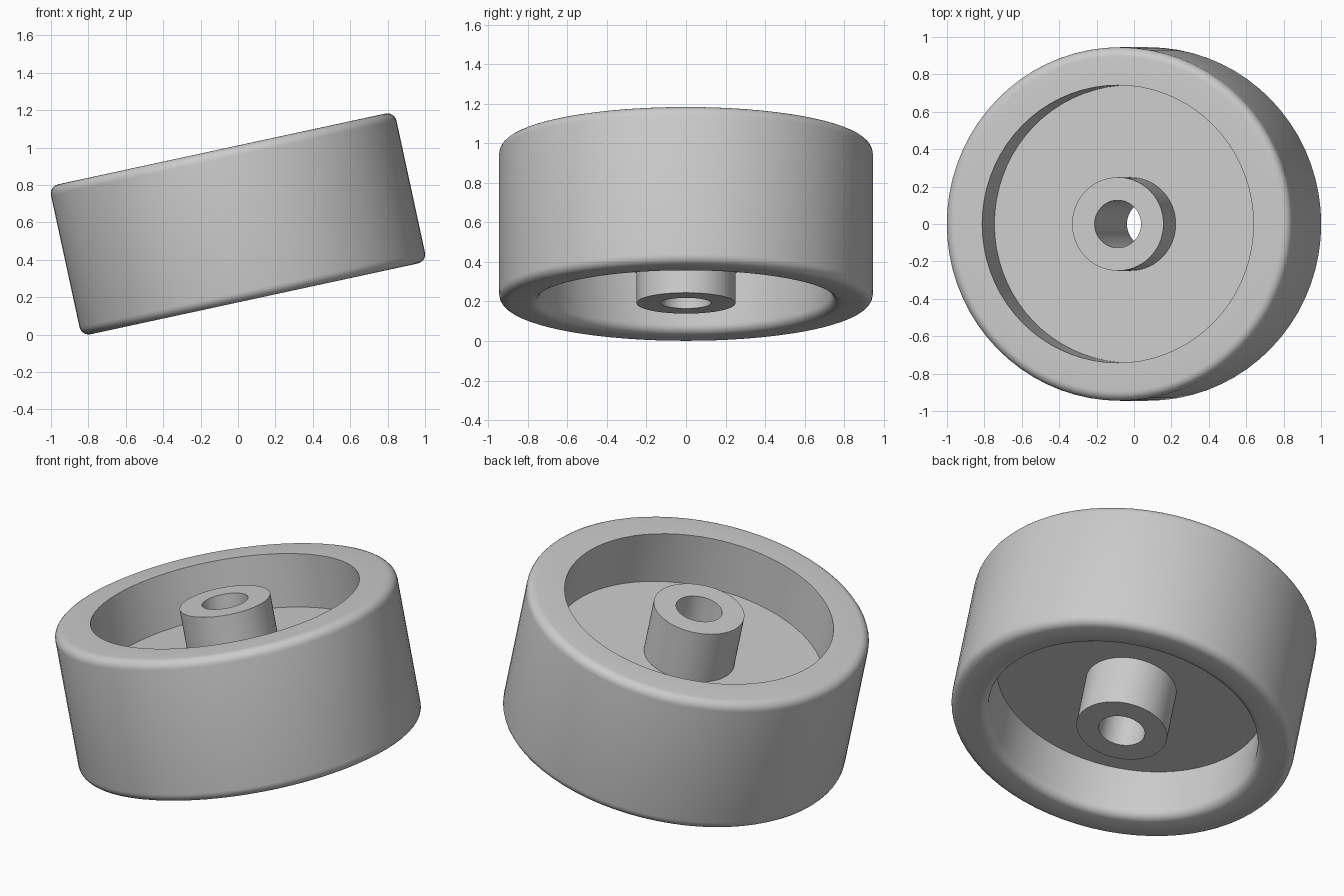
import bpy
import bmesh
from math import cos, sin, pi, radians

cube = bpy.data.objects.get("Cube")
if cube:
    bpy.data.objects.remove(cube, do_unlink=True)

# Main dimensions
OUTER, INNER, HUB, BORE = 0.945, 0.742, 0.25, 0.127
HALF, WEB, ROUND = 0.41, 0.1, 0.05
TILT, HEIGHT = radians(12.2), 0.592
SEGMENTS, ARC_STEPS = 72, 6


def fillet(r, z, start):
    """Quarter arc around (r, z), turning clockwise from the start angle."""
    angles = [start - pi / 2 * i / ARC_STEPS for i in range(ARC_STEPS + 1)]
    return [(r + ROUND * cos(a), z + ROUND * sin(a)) for a in angles]


def lathe(name, profile, material):
    """Revolve a closed (radius, z) profile around the z axis."""
    mesh = bpy.data.meshes.new(name)
    bm = bmesh.new()
    verts = [bm.verts.new((r, 0, z)) for r, z in profile]
    edges = [bm.edges.new((v, verts[i - 1])) for i, v in enumerate(verts)]
    bmesh.ops.spin(bm, geom=verts + edges, cent=(0, 0, 0), axis=(0, 0, 1),
                   angle=2 * pi, steps=SEGMENTS, use_merge=True)
    bmesh.ops.remove_doubles(bm, verts=bm.verts, dist=0.0001)
    bmesh.ops.recalc_face_normals(bm, faces=bm.faces)
    bm.to_mesh(mesh)
    bm.free()
    mesh.materials.append(material)
    obj = bpy.data.objects.new(name, mesh)
    bpy.context.collection.objects.link(obj)
    bpy.ops.object.select_all(action="DESELECT")
    obj.select_set(True)
    bpy.context.view_layer.objects.active = obj
    bpy.ops.object.shade_smooth_by_angle(angle=radians(35))
    return obj


# Plain grey plastic
grey = bpy.data.materials.new("light_grey")
grey.use_nodes = True
colour = (0.6, 0.6, 0.6, 1)
grey.diffuse_color = colour
grey.node_tree.nodes["Principled BSDF"].inputs["Base Color"].default_value = colour

# Section from the bore outwards: hub, upper recess, rim, lower recess
upper = [(BORE, HALF), (HUB, HALF), (HUB, WEB), (INNER, WEB), (INNER, HALF)]
rim = (fillet(OUTER - ROUND, HALF - ROUND, pi / 2)
       + fillet(OUTER - ROUND, ROUND - HALF, 0)
       + fillet(INNER + ROUND, ROUND - HALF, -pi / 2))
lower = [(INNER, -WEB), (HUB, -WEB), (HUB, -HALF), (BORE, -HALF)]

# Wheel with hub, leaning to one side
wheel = lathe("wheel", upper + rim + lower, grey)
wheel.rotation_euler.y = -TILT
wheel.location.z = HEIGHT
